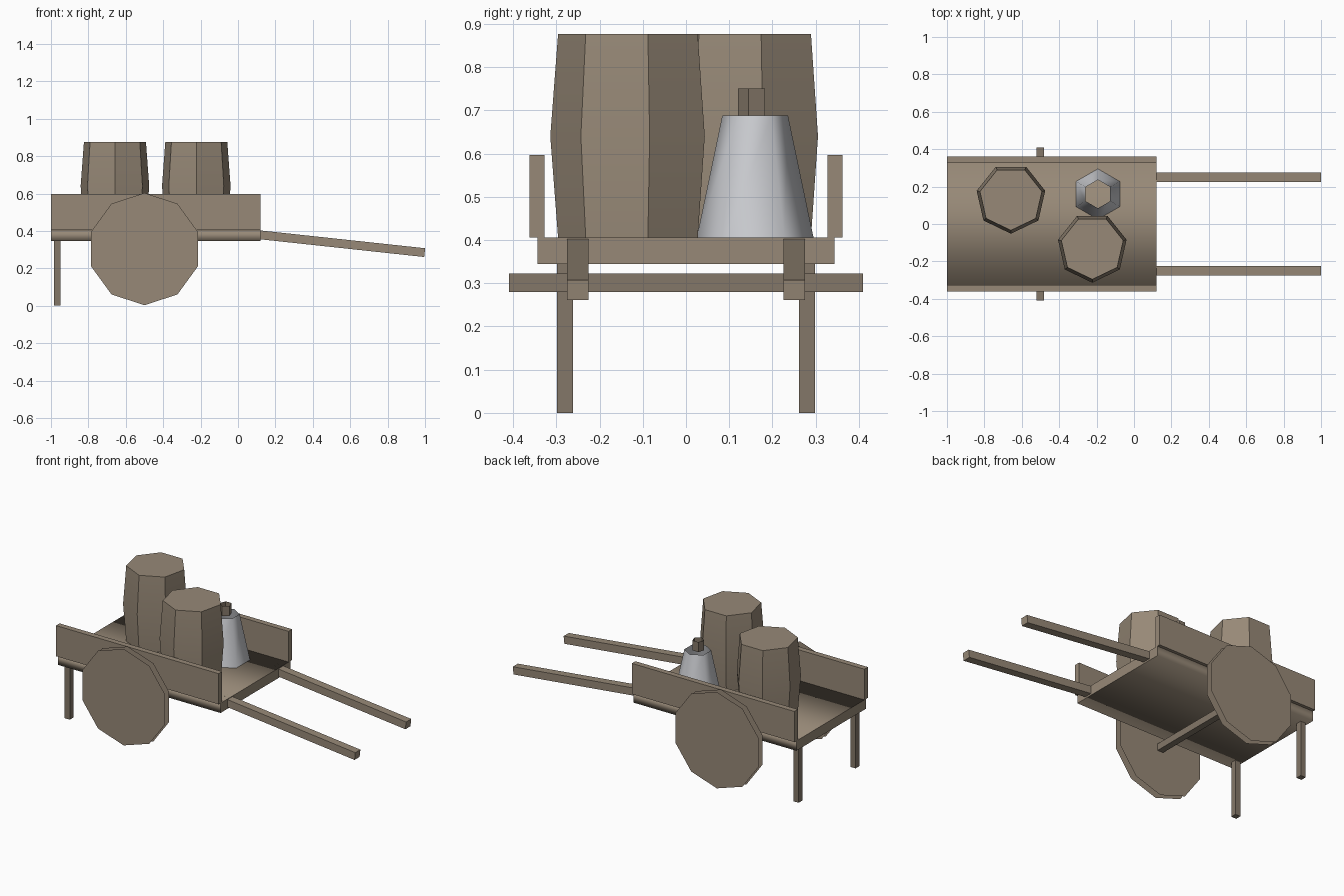
import bpy, bmesh, math
from mathutils import Matrix

if "Cube" in bpy.data.objects:
    bpy.data.objects.remove(bpy.data.objects["Cube"])


def material(name, color):
    m = bpy.data.materials.new(name)
    m.diffuse_color = (*color, 1)
    m.use_nodes = True
    m.node_tree.nodes["Principled BSDF"].inputs["Base Color"].default_value = m.diffuse_color
    return m


wood = material("wood", (0.31, 0.25, 0.185))
dark_wood = material("dark_wood", (0.23, 0.185, 0.14))
metal = material("metal", (0.60, 0.61, 0.64))


def finish(name, bm, mat=wood):
    bmesh.ops.recalc_face_normals(bm, faces=bm.faces)
    me = bpy.data.meshes.new(name)
    bm.to_mesh(me)
    bm.free()
    me.materials.append(mat)
    ob = bpy.data.objects.new(name, me)
    bpy.context.collection.objects.link(ob)
    return ob


def box(name, x, y, z, mat=wood, smooth=False):
    """Box from (min, max) ranges; smooth rounds the shading but keeps the x ends sharp."""
    bm = bmesh.new()
    size = [r[1] - r[0] for r in (x, y, z)]
    mid = [(r[1] + r[0]) / 2 for r in (x, y, z)]
    bmesh.ops.create_cube(bm, size=1, matrix=Matrix.Translation(mid) @ Matrix.Diagonal((*size, 1)))
    if smooth:
        bm.normal_update()
        for f in bm.faces:
            f.smooth = True
            if abs(f.normal.x) > 0.9:
                for e in f.edges:
                    e.smooth = False
    return finish(name, bm, mat)


def turned(name, cx, cy, sides, profile, mat=wood, capped=True, limit=30):
    """Stack of polygon rings, one vertex pointing to -y; profile is (radius, z)."""
    bm = bmesh.new()
    rings = []
    for r, z in profile:
        angles = [-math.pi / 2 + 2 * math.pi * i / sides for i in range(sides)]
        rings.append([bm.verts.new((cx + r * math.cos(a), cy + r * math.sin(a), z)) for a in angles])
    for low, high in zip(rings, rings[1:]):
        for i in range(sides):
            j = (i + 1) % sides
            bm.faces.new((low[i], low[j], high[j], high[i]))
    if capped:
        bm.faces.new(rings[0][::-1])
        bm.faces.new(rings[-1])
    ob = finish(name, bm, mat)
    bpy.ops.object.select_all(action='DESELECT')
    ob.select_set(True)
    bpy.context.view_layer.objects.active = ob
    bpy.ops.object.shade_smooth_by_angle(angle=math.radians(limit))
    return ob


# Cart bed and axle
box("bed", (-1, 0.12), (-0.343, 0.343), (0.345, 0.406), smooth=True)
box("axle", (-0.52, -0.48), (-0.41, 0.41), (0.28, 0.322), dark_wood)

for side, s in (("front", -1), ("back", 1)):
    def span(a, b):
        return tuple(sorted((s * a, s * b)))

    # Side board and rear leg
    box(side + "_side_board", (-1, 0.12), span(0.327, 0.362), (0.406, 0.597))
    box(side + "_leg", (-0.985, -0.95), span(0.262, 0.298), (0, 0.345), dark_wood)

    # Pull shaft, sloping down to its free end
    shaft = box(side + "_shaft", (-0.46, 0.46), (-0.025, 0.025), (-0.0235, 0.0235))
    tilt = math.atan2(0.095, 0.88)
    shaft.rotation_euler.y = tilt
    shaft.location = (0.998 - 0.46 * math.cos(tilt), s * 0.25, 0.284 + 0.46 * math.sin(tilt))

    # Wheel: an outer and an inner ten-sided disc, without a rim
    for part, y in (("outer", 0.4105), ("inner", 0.37)):
        bm = bmesh.new()
        ring = [bm.verts.new((-0.5 + 0.3 * math.sin(i * math.pi / 5), s * y,
                              0.303 + 0.3 * math.cos(i * math.pi / 5))) for i in range(10)]
        bm.faces.new(ring)
        bm.normal_update()
        face = bm.faces[:][0]
        if (face.normal.y > 0) != ((s > 0) == (part == "outer")):
            face.normal_flip()
        me = bpy.data.meshes.new("wheel_disc")
        bm.to_mesh(me)
        bm.free()
        me.materials.append(wood)
        bpy.context.collection.objects.link(
            bpy.data.objects.new(f"{side}_wheel_{part}_disc", me))

# Barrels
barrel = [(0.17, 0.406), (0.188, 0.64), (0.17, 0.876)]
turned("rear_barrel", -0.658, 0.136, 7, barrel)
turned("middle_barrel", -0.223, -0.126, 7, barrel)

# Open jug with a five-sided neck
turned("jug", -0.193, 0.16, 6, [(0.135, 0.406), (0.076, 0.688)], metal, False, 80)
turned("jug_neck", -0.193, 0.155, 5, [(0.035, 0.688), (0.035, 0.75)], dark_wood, False)
